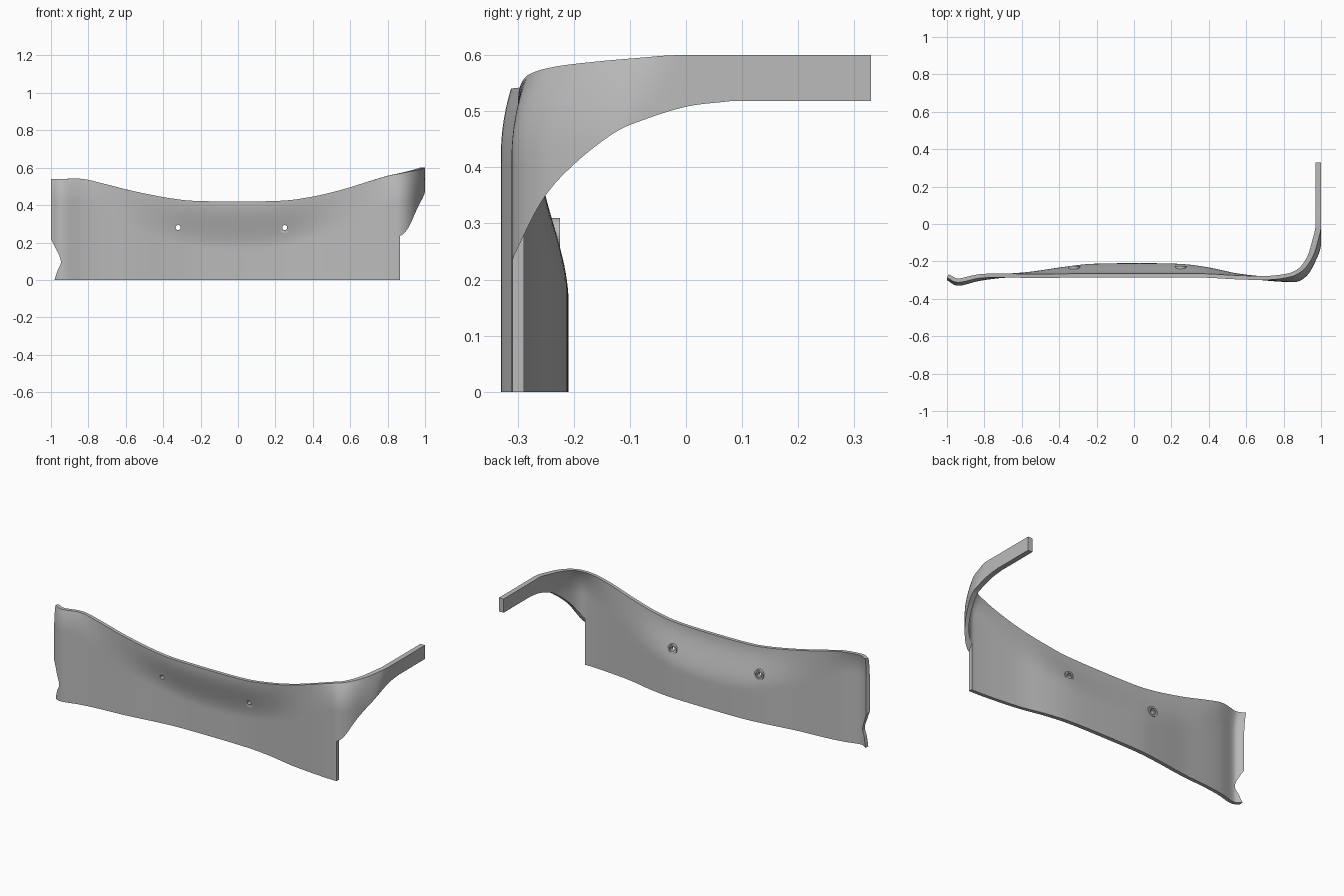
import bpy, bmesh, math
from mathutils import Vector

if "Cube" in bpy.data.objects:
    bpy.data.objects.remove(bpy.data.objects["Cube"])

grey = bpy.data.materials.new("plain grey")
grey.use_nodes = True
GREY = (0.5, 0.5, 0.5, 1)
grey.diffuse_color = GREY
grey.node_tree.nodes["Principled BSDF"].inputs["Base Color"].default_value = GREY


def smooth_path(points, steps):
    """Catmull-Rom curve through points of any dimension."""
    pts = [Vector(p) for p in points]
    pts = [2 * pts[0] - pts[1]] + pts + [2 * pts[-1] - pts[-2]]
    out = []
    for a, b, c, d in zip(pts, pts[1:], pts[2:], pts[3:]):
        for k in range(steps):
            t = k / steps
            out.append(0.5 * (2 * b + (c - a) * t + (2 * a - 5 * b + 4 * c - d) * t * t
                              + (3 * b - a - 3 * c + d) * t ** 3))
    out.append(pts[-2])
    return out


def make_object(name, bm):
    bmesh.ops.recalc_face_normals(bm, faces=bm.faces[:])
    mesh = bpy.data.meshes.new(name)
    bm.to_mesh(mesh)
    bm.free()
    mesh.materials.append(grey)
    obj = bpy.data.objects.new(name, mesh)
    bpy.context.collection.objects.link(obj)
    return obj


def prism(name, outline, offset):
    """Closed outline of 3D points pushed along offset."""
    bm = bmesh.new()
    face = bm.faces.new([bm.verts.new(p) for p in outline])
    new = bmesh.ops.extrude_face_region(bm, geom=[face])["geom"]
    bmesh.ops.translate(bm, vec=offset, verts=[v for v in new if isinstance(v, bmesh.types.BMVert)])
    return make_object(name, bm)


def cut(target, cutter):
    mod = target.modifiers.new("cut", "BOOLEAN")
    mod.operation = "DIFFERENCE"
    mod.solver = "EXACT"
    mod.object = cutter
    activate(target)
    bpy.ops.object.modifier_apply(modifier=mod.name)
    bpy.data.objects.remove(cutter)


def activate(obj):
    bpy.ops.object.select_all(action="DESELECT")
    obj.select_set(True)
    bpy.context.view_layer.objects.active = obj


def shade(obj):
    activate(obj)
    bpy.ops.object.shade_smooth_by_angle(angle=math.radians(35))


# Outer face stations: lower x, lower y, upper x, upper y, top height
LEFT_AND_MIDDLE = [
    (-1, -.3, -1, -.288, .54), (-.94, -.33, -.94, -.312, .54),
    (-.83, -.305, -.83, -.29, .54), (-.72, -.29, -.72, -.286, .515),
    (-.55, -.276, -.55, -.288, .473), (-.35, -.249, -.35, -.287, .435),
    (-.18, -.235, -.18, -.285, .421), (.2, -.235, .2, -.285, .422),
    (.38, -.252, .38, -.287, .442), (.55, -.285, .55, -.296, .481),
    (.7, -.302, .7, -.299, .527)]
CORNER_AND_ARM = [
    (.82, -.31, .8, -.29, .556), (.88, -.306, .87, -.27, .57),
    (.93, -.27, .92, -.23, .58), (.97, -.2, .96, -.165, .588),
    (1, -.12, .985, -.085, .595), (1, -.03, 1, -.015, .6),
    (1, .1, 1, .1, .6), (1, .33, 1, .33, .6)]
ROWS = 30


def outer_column(station):
    """Points from bottom to top, blending the lower plan into the upper."""
    xl, yl, xu, yu, top = station
    middle = max(0, 1 - (xl / .85) ** 2)
    start = .42 - .26 * middle
    column = []
    for r in range(ROWS + 1):
        z = top * r / ROWS
        t = max(0, (z - start) / (top - start))
        w = middle * t * t * (3 - 2 * t) + (1 - middle) * t * t
        column.append(Vector((min(1, xl + (xu - xl) * w), yl + (yu - yl) * w, z)))
    return column


def build_panel():
    outer = [outer_column(s) for s in smooth_path(LEFT_AND_MIDDLE + CORNER_AND_ARM, 6)]
    last = len(outer) - 1
    bm = bmesh.new()
    front, back = [], []
    for i, column in enumerate(outer):
        front.append([bm.verts.new(p) for p in column])
        inner = []
        for r, p in enumerate(column):
            tangent = outer[min(i + 1, last)][r] - outer[max(i - 1, 0)][r]
            normal = Vector((-tangent.y, tangent.x, 0)).normalized()
            thick = .021 + .009 * min(1, max(0, (p.y + .28) / .15))
            q = p + normal * thick
            q.x = max(-1, q.x)
            inner.append(bm.verts.new(q))
        back.append(inner)
    for i in range(last):
        for r in range(ROWS):
            for g in (front, back):
                bm.faces.new((g[i][r], g[i + 1][r], g[i + 1][r + 1], g[i][r + 1]))
        for r in (0, ROWS):
            bm.faces.new((front[i][r], front[i + 1][r], back[i + 1][r], back[i][r]))
    for i in (0, last):
        for r in range(ROWS):
            bm.faces.new((front[i][r], front[i][r + 1], back[i][r + 1], back[i][r]))
    return make_object("curved_panel", bm)


panel = build_panel()

# Sweeping underside of the side arm
sweep = smooth_path([(-.31, .235), (-.257, .34), (-.2, .405), (-.13, .46),
                     (-.08, .483), (0, .508), (.08, .518)], 5)
outline = [(-.5, -.1), (-.5, .235)] + [tuple(p) for p in sweep] + [(.5, .518), (.5, -.1)]
cut(panel, prism("arm_cutter", [(.866, y, z) for y, z in outline], (.5, 0, 0)))

# Scalloped notch in the left-hand end
notch = smooth_path([(-1.01, .235), (-.975, .17), (-.947, .1), (-.965, .05), (-.988, -.02)], 5)
outline = [(-1.2, .235)] + [tuple(p) for p in notch] + [(-1.2, -.02)]
cut(panel, prism("notch_cutter", [(x, -.6, z) for x, z in outline], (0, .6, 0)))

# Screw holes and the recessed bosses behind them
HOLE, HEIGHT, SIDES = .013, .28, 32
RING = [(HOLE, -.249), (.03, -.249), (.03, -.225), (.02, -.225), (.02, -.232), (HOLE, -.232)]


def circle(radius, x, y):
    angles = [2 * math.pi * k / SIDES for k in range(SIDES)]
    return [(x + radius * math.cos(a), y, HEIGHT + radius * math.sin(a)) for a in angles]


def build_boss(name, x):
    bm = bmesh.new()
    loops = [[bm.verts.new(p) for p in circle(r, x, y)] for r, y in RING]
    for a, b in zip(loops, loops[1:] + loops[:1]):
        for k in range(SIDES):
            n = (k + 1) % SIDES
            bm.faces.new((a[k], a[n], b[n], b[k]))
    return make_object(name, bm)


for name, x in (("right_boss", -.32), ("left_boss", .25)):
    cut(panel, prism("hole_cutter", circle(HOLE, x, -.5), (0, .5, 0)))
    shade(build_boss(name, x))

shade(panel)
